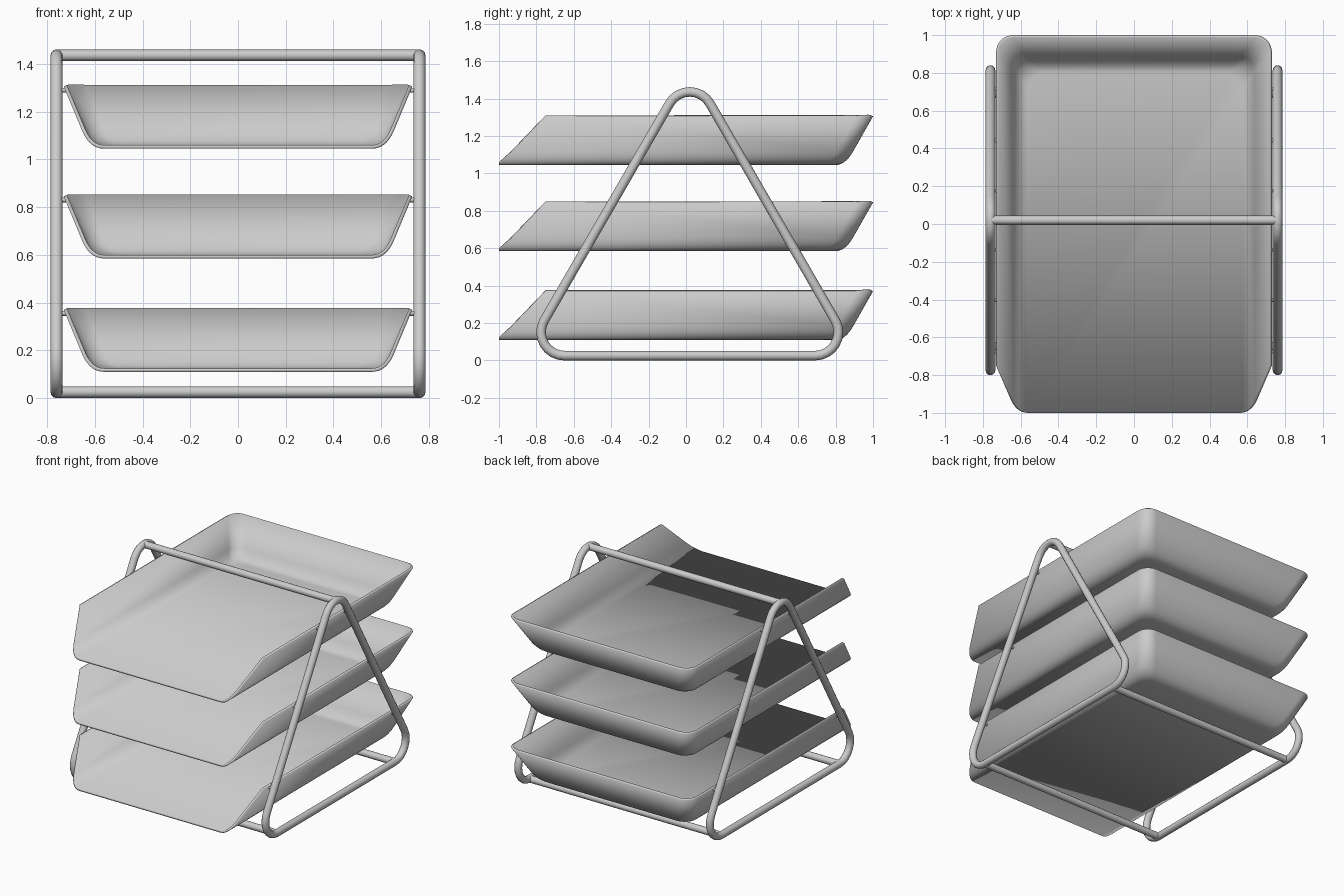
import bpy, bmesh, math
from mathutils import Vector

cube = bpy.data.objects.get("Cube")
if cube:
    bpy.data.objects.remove(cube)


def material(name, rgb):
    mat = bpy.data.materials.new(name)
    mat.use_nodes = True
    mat.diffuse_color = (*rgb, 1)
    mat.node_tree.nodes["Principled BSDF"].inputs["Base Color"].default_value = (*rgb, 1)
    return mat


GREY = material("light grey metal", (0.6, 0.6, 0.6))
TUBE = 0.0255        # tube radius
FRAME_X = 0.76       # side frame position
BEND = 0.125         # bend radius of the side frames
FRONT, BACK, LOW = -0.65, 0.69, 0.1505   # bend centres
PEAK = LOW + (BACK - FRONT) * math.sqrt(3) / 2


def add_object(name, data):
    obj = bpy.data.objects.new(name, data)
    bpy.context.collection.objects.link(obj)
    data.materials.append(GREY)
    return obj


def smooth(obj):
    bpy.ops.object.select_all(action="DESELECT")
    obj.select_set(True)
    bpy.context.view_layer.objects.active = obj
    bpy.ops.object.shade_smooth_by_angle(angle=math.radians(40))


def tube(name, points, radius, cyclic=False):
    curve = bpy.data.curves.new(name, "CURVE")
    curve.dimensions = "3D"
    curve.bevel_depth = radius
    curve.bevel_resolution = 4
    curve.use_fill_caps = True
    spline = curve.splines.new("POLY")
    spline.points.add(len(points) - 1)
    for p, co in zip(spline.points, points):
        p.co = (*co, 1)
    spline.use_cyclic_u = cyclic
    spline.use_smooth = True
    return add_object(name, curve)


# Trays: stacked U-shaped rings, open at the slanted front
HEIGHT, CORNER, WALL = 0.26, 0.09, 0.015


def wall_profile(steps=7):
    """Inset at the sides, inset at the back, and height, from rim to floor."""
    start, control, end = Vector((0.077, 0.105, 0.075)), Vector((0.108, 0.147, 0)), Vector((0.17, 0.2, 0))
    profile = [Vector((0, 0, HEIGHT))]
    for i in range(steps + 1):
        t = i / steps
        profile.append(start * (1 - t) ** 2 + control * 2 * t * (1 - t) + end * t * t)
    return profile


def tray(name, base):
    bm = bmesh.new()
    rings = []
    for side, rear, z in wall_profile():
        half, back = 0.73 - side, 1 - rear
        pts = [(half, -1 + 0.25 * z / HEIGHT)]
        for i in range(9):
            a = math.pi / 2 * i / 8
            pts.append((half - CORNER + CORNER * math.cos(a), back - CORNER + CORNER * math.sin(a)))
        pts += [(-x, y) for x, y in reversed(pts)]
        rings.append([bm.verts.new((x, y, base + z)) for x, y in pts])
    for upper, lower in zip(rings, rings[1:]):
        for i in range(len(upper) - 1):
            bm.faces.new((upper[i], lower[i], lower[i + 1], upper[i + 1]))
    bm.faces.new(rings[-1])
    bmesh.ops.recalc_face_normals(bm, faces=bm.faces)
    floor = min(bm.faces, key=lambda f: f.calc_center_median().z)
    if floor.normal.z > 0:
        bmesh.ops.reverse_faces(bm, faces=bm.faces)
    mesh = bpy.data.meshes.new(name)
    bm.to_mesh(mesh)
    bm.free()
    obj = add_object(name, mesh)
    shell = obj.modifiers.new("sheet thickness", "SOLIDIFY")
    shell.thickness = WALL
    shell.offset = -1
    shell.use_even_offset = True
    smooth(obj)


def frame_y(z, direction):
    """Where the sloping leg passes a given height."""
    middle = (FRONT + BACK) / 2
    return middle + direction * ((PEAK - z) / math.sqrt(3) + BEND / math.cos(math.pi / 6))


for label, base in (("bottom", 0.11), ("middle", 0.585), ("top", 1.045)):
    tray(label + "_tray", base)
    # Short pins that hold the rim to the side frames
    z = base + HEIGHT - 0.015
    for side, sx in (("left", 1), ("right", -1)):
        for end, sy in (("front", -1), ("back", 1)):
            y = frame_y(z, sy)
            tube(f"{label}_{side}_{end}_pin", [(sx * 0.715, y, z), (sx * FRAME_X, y, z)], 0.01)

# Side frames: triangular bent tubes
middle = (FRONT + BACK) / 2
for side, x in (("left", FRAME_X), ("right", -FRAME_X)):
    path = []
    for cy, cz, first in ((BACK, LOW, -90), (middle, PEAK, 30), (FRONT, LOW, 150)):
        for i in range(9):
            a = math.radians(first + 120 * i / 8)
            path.append((x, cy + BEND * math.cos(a), cz + BEND * math.sin(a)))
    tube(side + "_side_frame", path, TUBE, cyclic=True)

# Crossbars joining the two frames
for name, y, z in (("top_crossbar", middle, PEAK + BEND),
                   ("front_crossbar", FRONT, LOW - BEND),
                   ("back_crossbar", BACK, LOW - BEND)):
    tube(name, [(-FRAME_X, y, z), (FRAME_X, y, z)], TUBE * 0.95)
